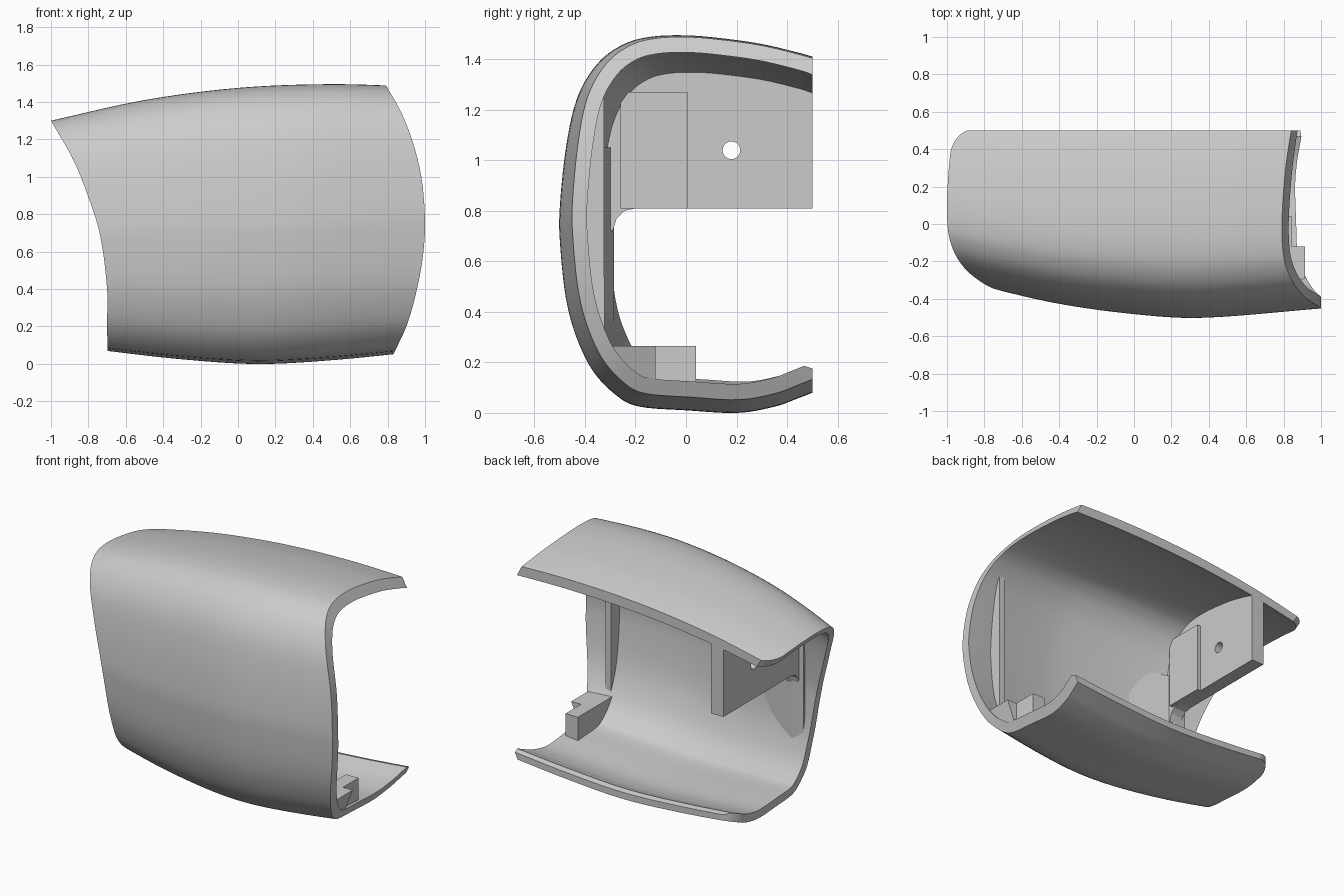
import bpy, bmesh, math
from mathutils import Vector

if "Cube" in bpy.data.objects:
    bpy.data.objects.remove(bpy.data.objects["Cube"])


def curve(pts):
    """Smooth interpolation through sorted (a, b) points."""
    def slope(i):
        i0, i1 = max(i - 1, 0), min(i + 1, len(pts) - 1)
        return (pts[i1][1] - pts[i0][1]) / (pts[i1][0] - pts[i0][0])

    def f(a):
        a = min(max(a, pts[0][0]), pts[-1][0])
        i = 0
        while i < len(pts) - 2 and a > pts[i + 1][0]:
            i += 1
        (a0, b0), (a1, b1) = pts[i], pts[i + 1]
        h = a1 - a0
        t = (a - a0) / h
        return ((2*t**3 - 3*t**2 + 1) * b0 + (t**3 - 2*t**2 + t) * h * slope(i)
                + (3*t**2 - 2*t**3) * b1 + (t**3 - t**2) * h * slope(i + 1))
    return f


# Crown, belly and front lines along x; end trim lines along z
top_z = curve([(-1, 1.30), (-.5, 1.41), (0, 1.475), (.5, 1.495), (1, 1.48)])
bottom_z = curve([(-1, .11), (-.7, .07), (-.3, .025), (.1, 0), (.5, .02), (1, .07)])
front_y = curve([(-1, -.27), (-.77, -.34), (-.4, -.425), (0, -.48), (.35, -.5), (1, -.45)])
left_x = curve([(0, -.695), (.2, -.70), (.4, -.70), (.7, -.74), (.92, -.81), (1.1, -.885), (1.3, -1)])
right_x = curve([(.05, .83), (.2, .9), (.35, .945), (.55, .985), (.75, 1), (1, .98),
                 (1.2, .93), (1.35, .87), (1.49, .79)])

# C-shaped section (y, z), back top round the front to back bottom
SECTION = [(.5, 1.41), (.44, 1.427), (.3, 1.46), (.15, 1.482), (0, 1.495), (-.14, 1.49), (-.25, 1.46),
           (-.35, 1.385), (-.43, 1.25), (-.475, 1.05), (-.5, .8), (-.497, .65),
           (-.475, .45), (-.435, .3), (-.37, .165), (-.28, .07), (-.19, .025), (0, .01),
           (.2, 0), (.35, .025), (.44, .057), (.5, .08)]


def spline(pts, n=5):
    P = [Vector(p) for p in pts]
    P = [2 * P[0] - P[1]] + P + [2 * P[-1] - P[-2]]
    out = []
    for i in range(1, len(P) - 2):
        a, b, c, d = P[i - 1:i + 3]
        for k in range(n):
            t = k / n
            out.append(.5 * (2*b + (c - a)*t + (2*a - 5*b + 4*c - d)*t*t + (3*b - a - 3*c + d)*t**3))
    return out + [P[-2]]


OUTER = spline(SECTION)


def inset(d):
    out = []
    for i, p in enumerate(OUTER):
        q = OUTER[min(i + 1, len(OUTER) - 1)] - OUTER[max(i - 1, 0)]
        out.append(p + Vector((-q.y, q.x)).normalized() * d)
    out[0] = Vector((.5, OUTER[0].y - d * 1.08))
    out[-1] = Vector((.5, OUTER[-1].y + d * .7))
    return out


def place(p, x):
    """Section point fitted to the crown, belly and front lines at x."""
    y = .5 - (.5 - p.x) * (.5 - front_y(x))
    z = bottom_z(x) + (top_z(x) - bottom_z(x)) * p.y / 1.495
    return y, z


def trimmed(p, t):
    x = -.85 + 1.75 * t
    for _ in range(10):
        y, z = place(p, x)
        e = min(max(y - .38, 0), .13)
        x0 = left_x(z) + .13 - math.sqrt(.0169 - e * e)   # rounded back corner
        x = x0 + (right_x(z) - x0) * t
    y, z = place(p, x)
    return x, y, z


def finish(name, bm):
    bmesh.ops.recalc_face_normals(bm, faces=bm.faces)
    me = bpy.data.meshes.new(name)
    bm.to_mesh(me)
    bm.free()
    ob = bpy.data.objects.new(name, me)
    bpy.context.collection.objects.link(ob)
    return ob


def smooth(ob):
    bpy.ops.object.select_all(action='DESELECT')
    ob.select_set(True)
    bpy.context.view_layer.objects.active = ob
    bpy.ops.object.shade_smooth_by_angle(angle=math.radians(32))


# Curved outer shell with an even wall
NX = 36
bm = bmesh.new()
skins = [[[bm.verts.new(trimmed(p, i / NX)) for i in range(NX + 1)] for p in prof]
         for prof in (OUTER, inset(.062))]
A, B = skins
for G in skins:
    for j in range(len(G) - 1):
        for i in range(NX):
            bm.faces.new((G[j][i], G[j][i+1], G[j+1][i+1], G[j+1][i]))
for j in range(len(A) - 1):
    for i in (0, NX):
        bm.faces.new((A[j][i], A[j+1][i], B[j+1][i], B[j][i]))
for j in (0, -1):
    for i in range(NX):
        bm.faces.new((A[j][i], A[j][i+1], B[j][i+1], B[j][i]))
smooth(finish("shell", bm))


def slab(name, poly, x0, x1):
    """Flat plate: (y, z) outline between x0 and x1; x1 may depend on z."""
    bm = bmesh.new()
    end = x1 if callable(x1) else (lambda z: x1)
    a = [bm.verts.new((x0, y, z)) for y, z in poly]
    b = [bm.verts.new((end(z), y, z)) for y, z in poly]
    bm.faces.new(a)
    bm.faces.new(b)
    for i in range(len(a)):
        k = (i + 1) % len(a)
        bm.faces.new((a[i], a[k], b[k], b[i]))
    return finish(name, bm)


def drill(ob, y, z, r, x0, x1):
    bm = bmesh.new()
    bmesh.ops.create_cone(bm, cap_ends=True, segments=32, radius1=r, radius2=r, depth=x1 - x0)
    for v in bm.verts:
        v.co = Vector((v.co.z + (x0 + x1) / 2, v.co.x + y, v.co.y + z))
    cut = finish("hole_cutter", bm)
    cut.hide_render = True
    mod = ob.modifiers.new("hole", 'BOOLEAN')
    mod.operation, mod.solver, mod.object = 'DIFFERENCE', 'EXACT', cut
    bpy.context.view_layer.objects.active = ob
    bpy.ops.object.modifier_apply(modifier=mod.name)
    bpy.data.objects.remove(cut)


def wall_line(x, keep):
    return [q for q in (place(p, x) for p in inset(.04)) if keep(*q)]


# Mounting plate under the top, at the left end
poly = wall_line(-.6, lambda y, z: z > .72)
plate = slab("mounting_plate", poly + [(-.29, .72), (-.275, .77), (-.245, .8), (-.2, .81), (.5, .81)], -.62, -.53)
drill(plate, .18, 1.04, .035, -.8, -.3)
slab("plate_pad", [(-.26, .81), (.005, .81), (.005, 1.27), (-.26, 1.27)], -.54, -.505)

# Upright rib at the right end
slab("right_rib", wall_line(.79, lambda y, z: y < -.315), .77, .81)

# Wedge rib on the front wall beside the plate
bm = bmesh.new()
foot = [bm.verts.new((x, y, .36)) for x, y in ((-.28, -.38), (-.57, -.285), (-.65, -.285), (-.65, -.305))]
face = bm.faces.new(foot)
up = bmesh.ops.extrude_face_region(bm, geom=[face])
bmesh.ops.translate(bm, vec=(0, 0, .69), verts=[g for g in up["geom"] if isinstance(g, bmesh.types.BMVert)])
finish("left_wedge_rib", bm)

# Screw bracket in the lower right corner
low = wall_line(.8, lambda y, z: z < .262 and y < .035)
bracket = slab("screw_bracket", low + [(.04, low[-1][1]), (.04, .265), (low[0][0], .265)], .755, .845)
drill(bracket, -.065, .185, .035, .6, 1)
drill(bracket, -.065, .185, .05, .825, 1)
side = [q for q in low if q[0] < -.12]
slab("bracket_shoulder", side + [(-.12, side[-1][1]), (-.12, .265), (side[0][0], .265)],
     .8, lambda z: .84 + .075 * (z - .07) / .195)
